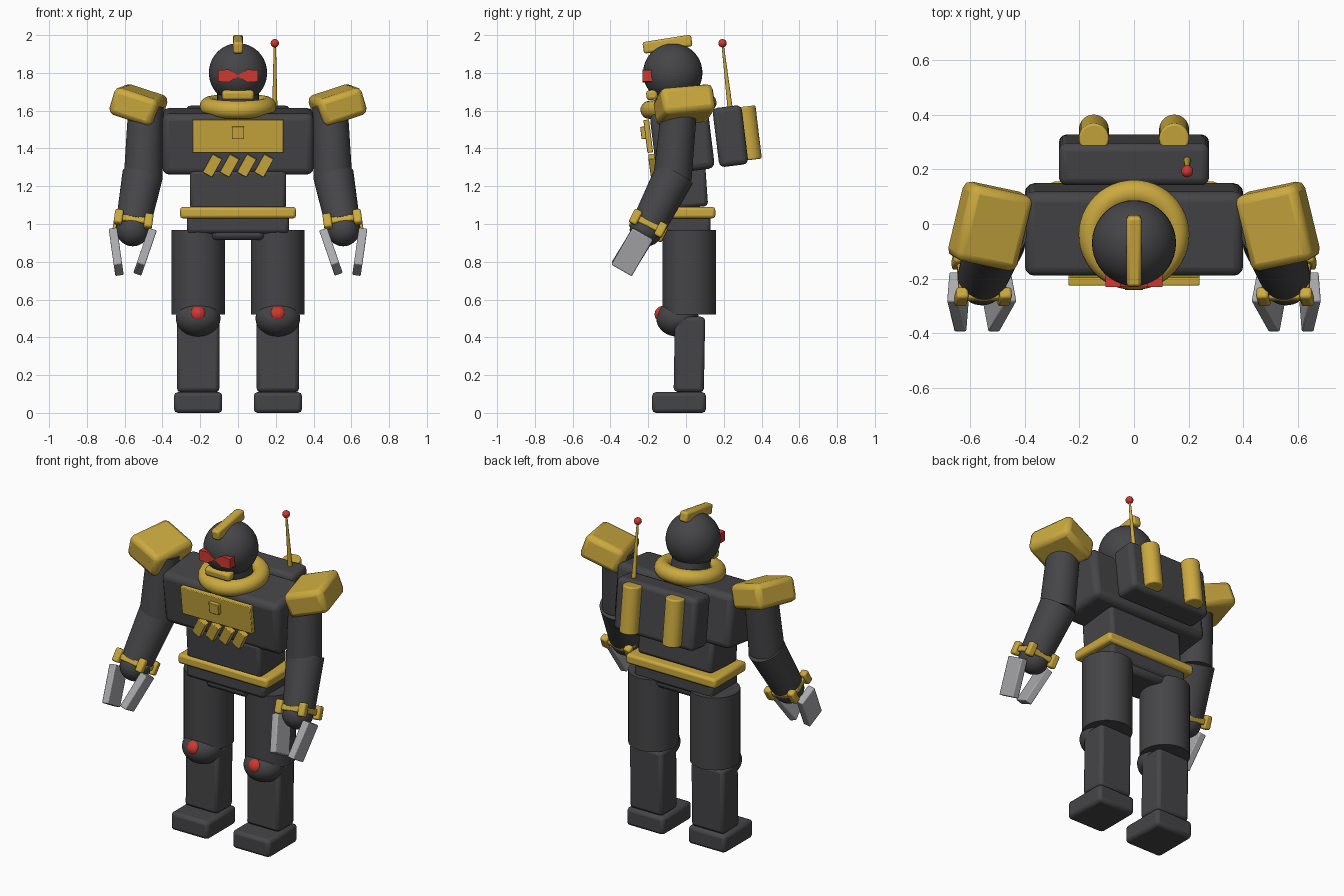
import bpy
import bmesh
from math import radians
from mathutils import Vector

cube = bpy.data.objects.get("Cube")
if cube:
    bpy.data.objects.remove(cube, do_unlink=True)


def material(name, rgb):
    m = bpy.data.materials.new(name)
    m.use_nodes = True
    m.diffuse_color = (*rgb, 1)
    m.node_tree.nodes["Principled BSDF"].inputs["Base Color"].default_value = (*rgb, 1)
    return m


DARK = material("dark grey", (0.06, 0.06, 0.064))
GOLD = material("yellow", (0.6, 0.4, 0.05))
RED = material("red", (0.62, 0.04, 0.03))
STEEL = material("light grey", (0.4, 0.4, 0.42))
LEAN = 7  # forward tilt of the upper body


def finish(name, mat, smooth=True):
    ob = bpy.context.object
    ob.name = name
    ob.data.materials.append(mat)
    if smooth:
        bpy.ops.object.shade_smooth_by_angle(angle=radians(35))
    return ob


def box(name, mat, loc, size, rot=(0, 0, 0), bevel=0.015, segments=2):
    bpy.ops.mesh.primitive_cube_add(size=1, location=loc, rotation=[radians(a) for a in rot])
    ob = bpy.context.object
    ob.scale = size
    bpy.ops.object.transform_apply(location=False, rotation=False, scale=True)
    finish(name, mat)
    if bevel:
        mod = ob.modifiers.new("rounded edges", "BEVEL")
        mod.width = bevel
        mod.segments = segments
    return ob


def ball(name, mat, loc, radii):
    bpy.ops.mesh.primitive_uv_sphere_add(segments=40, ring_count=24, radius=1, location=loc)
    bpy.context.object.scale = radii
    bpy.ops.object.transform_apply(location=False, rotation=False, scale=True)
    return finish(name, mat)


def limb(name, mat, start, end, r1, r2, bevel=0):
    a, b = Vector(start), Vector(end)
    d = b - a
    bpy.ops.mesh.primitive_cone_add(vertices=40, radius1=r1, radius2=r2, depth=d.length,
                                    location=(a + b) / 2,
                                    rotation=d.to_track_quat("Z", "Y").to_euler())
    ob = finish(name, mat)
    if bevel:
        mod = ob.modifiers.new("rounded ends", "BEVEL")
        mod.width = bevel
        mod.segments = 3
        mod.limit_method = "ANGLE"
    return ob


def eye(name, s):
    # wedge that narrows towards the nose
    profile = [(0, -0.004), (0.05, -0.034), (0.105, -0.03), (0.105, 0.03), (0.05, 0.034), (0, 0.004)]
    bm = bmesh.new()
    face = bm.faces.new([bm.verts.new((s * x, -0.23, 1.784 + z)) for x, z in profile])
    out = bmesh.ops.extrude_face_region(bm, geom=[face])
    moved = [v for v in out["geom"] if isinstance(v, bmesh.types.BMVert)]
    bmesh.ops.translate(bm, vec=(0, 0.07, 0), verts=moved)
    bmesh.ops.recalc_face_normals(bm, faces=bm.faces)
    mesh = bpy.data.meshes.new(name)
    bm.to_mesh(mesh)
    bm.free()
    mesh.materials.append(RED)
    bpy.context.collection.objects.link(bpy.data.objects.new(name, mesh))


# Head and collar
ball("head", DARK, (0, -0.07, 1.8), (0.154, 0.157, 0.157))
box("head_crest", GOLD, (0, -0.098, 1.952), (0.054, 0.26, 0.062), (LEAN + 2, 0, 0), 0.012)
box("mouth_guard", GOLD, (0, -0.18, 1.683), (0.17, 0.06, 0.052), (LEAN, 0, 0), 0.015)
limb("neck", DARK, (0, -0.03, 1.55), (0, -0.06, 1.72), 0.11, 0.11)
bpy.ops.mesh.primitive_torus_add(major_segments=48, minor_segments=16, major_radius=0.155,
                                 minor_radius=0.048, location=(0, -0.04, 1.623),
                                 rotation=(radians(LEAN), 0, 0))
finish("collar", GOLD)

# Torso
box("chest", DARK, (0, -0.02, 1.438), (0.8, 0.31, 0.325), (LEAN, 0, 0), 0.035, 3)
box("chest_plate", GOLD, (0, -0.2, 1.465), (0.48, 0.03, 0.175), (LEAN, 0, 0), 0.004)
box("chest_badge", GOLD, (0, -0.224, 1.483), (0.066, 0.03, 0.066), (LEAN, 0, 0), 0.003)
for i in range(4):
    box(f"chest_slat_{i + 1}", GOLD, (-0.135 + i * 0.091, -0.175, 1.31),
        (0.058, 0.035, 0.11), (LEAN, 29, 0), 0.003)
box("abdomen", DARK, (0, -0.02, 1.19), (0.51, 0.26, 0.21), (4, 0, 0), 0.02)
box("belt", GOLD, (0, 0, 1.06), (0.614, 0.31, 0.06), bevel=0.015)
box("pelvis", DARK, (0, 0, 1.0), (0.54, 0.26, 0.1), bevel=0.02)
box("crotch", DARK, (0, 0, 0.965), (0.28, 0.24, 0.1), bevel=0.025)

# Backpack
box("backpack", DARK, (0, 0.235, 1.465), (0.55, 0.155, 0.315), (LEAN, 0, 0), 0.028, 3)
for side, s in (("left", 1), ("right", -1)):
    limb(side + "_thruster", GOLD, (s * 0.147, 0.347, 1.34), (s * 0.147, 0.313, 1.622),
         0.055, 0.055, 0.008)
limb("antenna", GOLD, (0.195, 0.235, 1.6), (0.195, 0.194, 1.95), 0.014, 0.006)
ball("antenna_tip", RED, (0.195, 0.193, 1.957), (0.022,) * 3)

for side, s in (("left", 1), ("right", -1)):
    eye(side + "_eye", s)

    # Arm
    box(side + "_shoulder_pad", GOLD, (s * 0.527, -0.008, 1.63), (0.245, 0.285, 0.15),
        (5, s * -18, s * 12), 0.03)
    limb(side + "_upper_arm", DARK, (s * 0.487, -0.035, 1.62), (s * 0.503, -0.072, 1.24),
         0.094, 0.102)
    limb(side + "_forearm", DARK, (s * 0.505, -0.062, 1.26), (s * 0.555, -0.195, 1.0),
         0.108, 0.092)
    ball(side + "_wrist", DARK, (s * 0.557, -0.21, 0.97), (0.088,) * 3)

    # Cuff: a square band with a block on every corner
    cuff_rot = (-27, s * -8, 0)
    cuff = box(side + "_cuff", GOLD, (s * 0.558, -0.2, 0.992), (0.175, 0.175, 0.035), cuff_rot, 0.008)
    bpy.context.view_layer.update()
    frame = cuff.matrix_world.copy()
    for i, (x, y) in enumerate(((1, 1), (1, -1), (-1, 1), (-1, -1))):
        box(f"{side}_cuff_block_{i + 1}", GOLD, frame @ Vector((x * 0.08, y * 0.075, 0)),
            (0.045, 0.045, 0.08), cuff_rot, 0.01)

    # Claw hand
    box(side + "_outer_claw", STEEL, (s * 0.645, -0.285, 0.853), (0.045, 0.125, 0.225),
        (-30, s * 8, 0), 0.006)
    box(side + "_inner_claw", STEEL, (s * 0.492, -0.285, 0.853), (0.045, 0.125, 0.225),
        (-30, s * -19, 0), 0.006)

    # Leg
    limb(side + "_thigh", DARK, (s * 0.211, 0.017, 0.52), (s * 0.211, 0.017, 0.967), 0.142, 0.142)
    ball(side + "_knee", DARK, (s * 0.211, -0.045, 0.5), (0.118, 0.112, 0.096))
    ball(side + "_knee_light", RED, (s * 0.211, -0.122, 0.522), (0.044,) * 3)
    box(side + "_shin", DARK, (s * 0.211, 0.018, 0.31), (0.224, 0.16, 0.4), (-1, 0, 0), 0.02)
    box(side + "_foot", DARK, (s * 0.211, -0.037, 0.055), (0.255, 0.285, 0.11), bevel=0.02)
